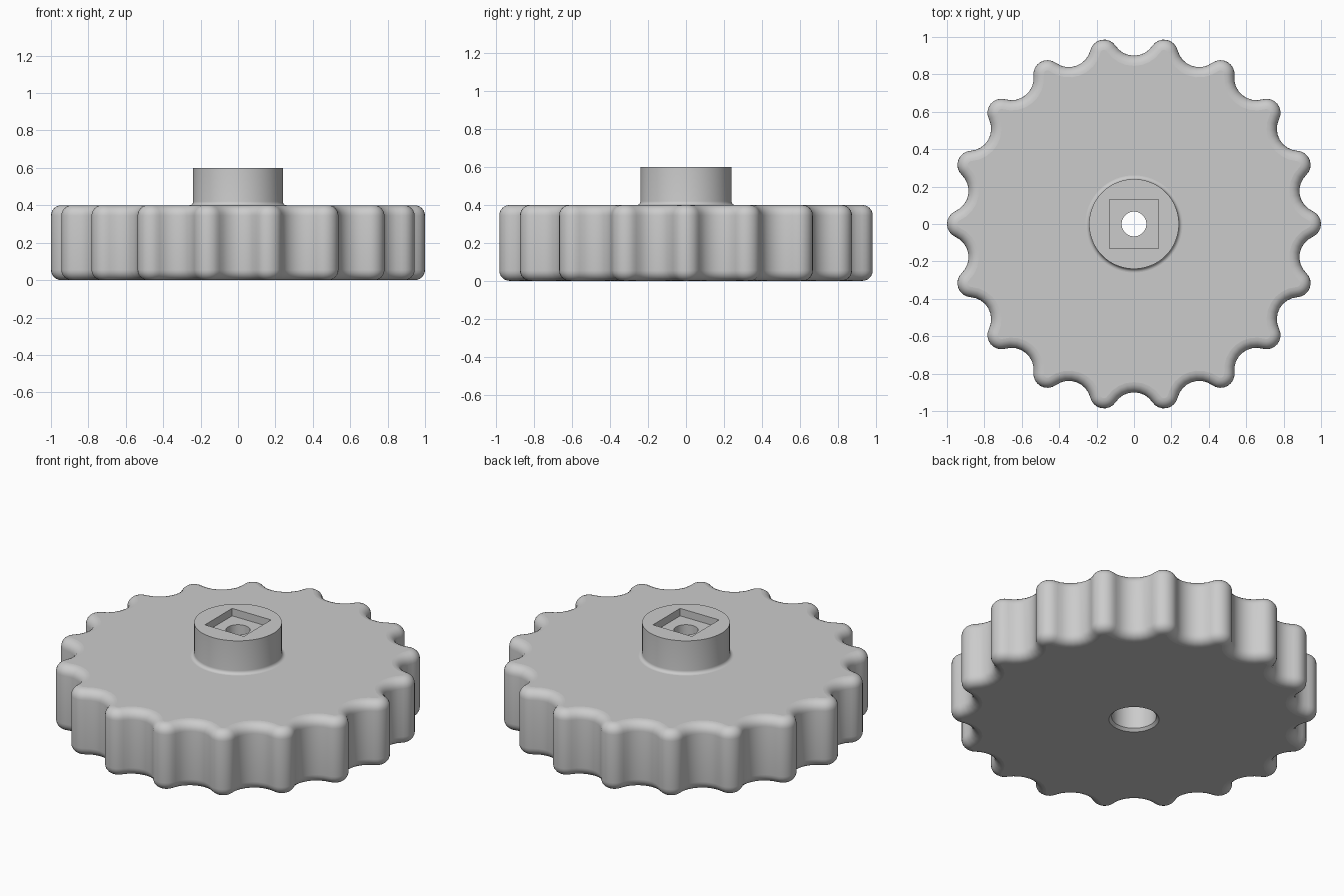
import bpy, bmesh
from math import sin, cos, tan, atan2, radians, pi
from mathutils import Vector

cube = bpy.data.objects.get("Cube")
if cube:
    bpy.data.objects.remove(cube)

LOBES, STEPS = 18, 16            # grip lobes, points per lobe
COUNT = LOBES * STEPS
HALF = pi / LOBES
TIP = 0.075                      # lobe tip radius
CENTRE = 1 - TIP                 # distance of lobe tip centres
VALLEY = 0.9                     # distance of the valley bottoms
ROUND = 0.055                    # rim rounding

# Valley circle tangent to both neighbouring lobe tips
k = VALLEY - TIP
valley_centre = (CENTRE**2 - k**2) / (2 * (CENTRE * cos(HALF) - k))
valley_radius = valley_centre - VALLEY
notch = Vector((valley_centre * cos(HALF), valley_centre * sin(HALF)))
phi = atan2(notch.y, notch.x - CENTRE)


def lobed(z, inset=0):
    """Scalloped outline, offset inwards by inset."""
    pts, q = [], STEPS // 4
    for i in range(COUNT):
        lobe, j = divmod(i, STEPS)
        turn = 2 * HALF * lobe
        if q <= j <= 3 * q:
            a = pi + phi - 2 * (phi - HALF) * (j - q) / (2 * q)
            centre, rad = notch, valley_radius + inset
        else:
            a = phi * j / q if j < q else -phi * (STEPS - j) / q
            centre, rad = Vector((CENTRE, 0)), TIP - inset
            if j > q:
                turn += 2 * HALF
        x, y = centre.x + rad * cos(a), centre.y + rad * sin(a)
        pts.append((x * cos(turn) - y * sin(turn), x * sin(turn) + y * cos(turn), z))
    return pts


def circle(r, z):
    angles = [2 * pi * i / COUNT for i in range(COUNT)]
    return [(r * cos(a), r * sin(a), z) for a in angles]


def square(half, z):
    return [(x * half / max(abs(x), abs(y)), y * half / max(abs(x), abs(y)), z)
            for x, y, _ in circle(1, 0)]


# Rings run from the bottom bore, round the outside, and back down the hole
arc = [radians(15 * i) for i in range(7)]
rings = [circle(0.122, 0.015), circle(0.137, 0)]
rings += [lobed(ROUND * (1 - cos(a)), ROUND * (1 - sin(a))) for a in arc]
rings += [lobed(0.4 - ROUND * (1 - sin(a)), ROUND * (1 - cos(a))) for a in arc]
fillet = 0.02
rings += [circle(0.24 + fillet * (1 - sin(a)), 0.4 + fillet * (1 - cos(a))) for a in arc]
rings += [circle(0.24, 0.6), square(0.13, 0.6), square(0.13, 0.555)]
rings += [circle(0.066, 0.555), circle(0.066, 0.4), circle(0.122, 0.4)]

bm = bmesh.new()
loops = [[bm.verts.new(p) for p in ring] for ring in rings]
for lower, upper in zip(loops, loops[1:] + loops[:1]):
    for i in range(COUNT):
        n = (i + 1) % COUNT
        bm.faces.new((lower[i], lower[n], upper[n], upper[i]))
bmesh.ops.recalc_face_normals(bm, faces=bm.faces)
bm.normal_update()

# Smooth curved surfaces, with crisp borders around the flat faces
for f in bm.faces:
    f.smooth = True
for e in bm.edges:
    flat = [abs(f.normal.z) > 0.9995 for f in e.link_faces]
    e.smooth = flat[0] == flat[1] and e.calc_face_angle(0) < radians(30)

mesh = bpy.data.meshes.new("knob_handwheel")
bm.to_mesh(mesh)
bm.free()
knob = bpy.data.objects.new("knob_handwheel", mesh)
bpy.context.collection.objects.link(knob)

# Plain grey
grey = bpy.data.materials.new("light_grey")
grey.use_nodes = True
colour = (0.6, 0.6, 0.6, 1)
grey.diffuse_color = colour
grey.node_tree.nodes["Principled BSDF"].inputs["Base Color"].default_value = colour
mesh.materials.append(grey)
